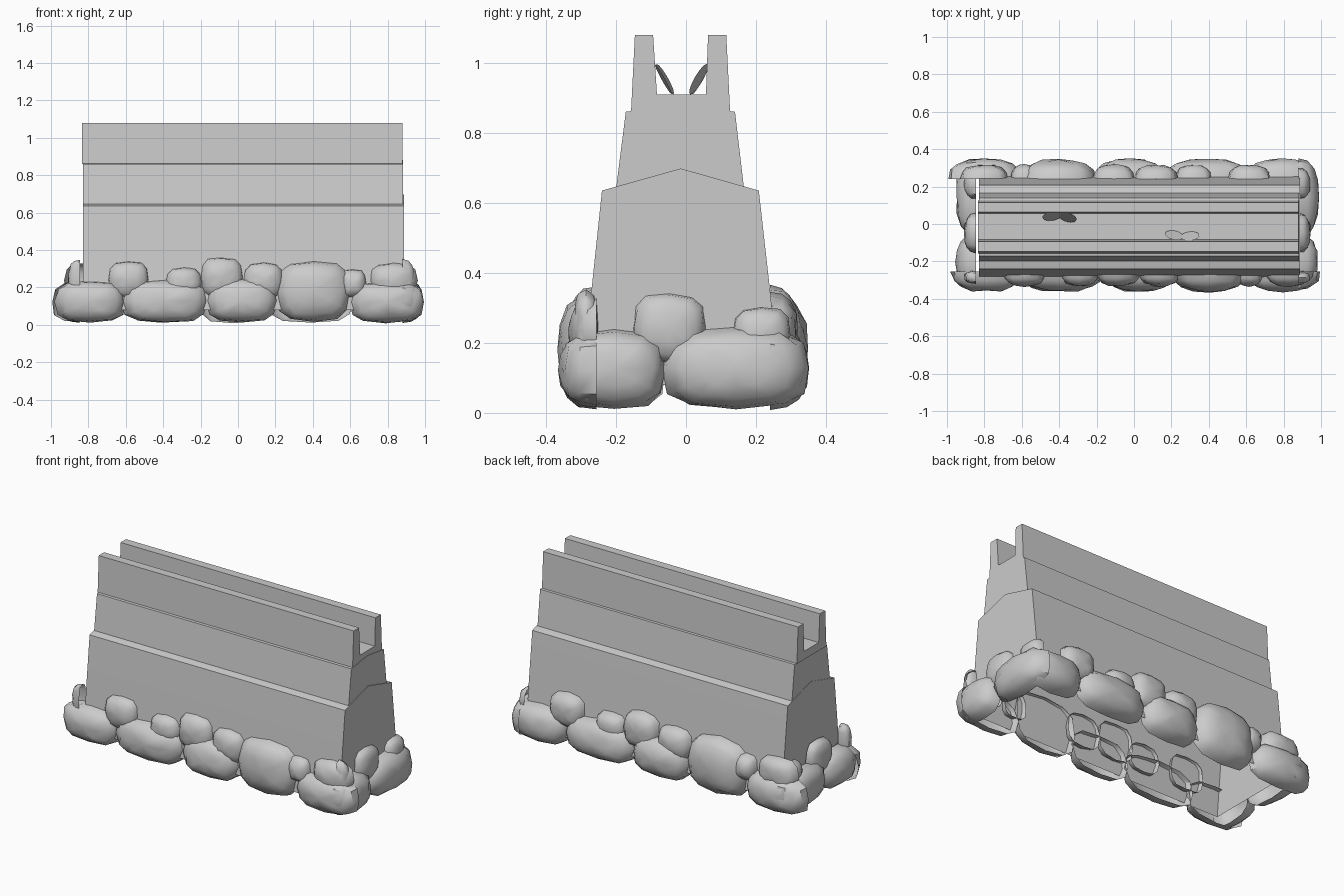
import bpy, bmesh, math, random
from mathutils import Matrix, Vector

if "Cube" in bpy.data.objects:
    bpy.data.objects.remove(bpy.data.objects["Cube"])

random.seed(4)


def finish(bm, name, angle=35):
    me = bpy.data.meshes.new(name)
    bm.to_mesh(me)
    bm.free()
    ob = bpy.data.objects.new(name, me)
    bpy.context.collection.objects.link(ob)
    bpy.ops.object.select_all(action='DESELECT')
    ob.select_set(True)
    bpy.context.view_layer.objects.active = ob
    bpy.ops.object.shade_smooth_by_angle(angle=math.radians(angle))
    return ob


def prism(name, profile, x0, x1, open_bottom=False):
    """Extrude a (y, z) profile along x."""
    bm = bmesh.new()
    a = [bm.verts.new((x0, y, z)) for y, z in profile]
    b = [bm.verts.new((x1, y, z)) for y, z in profile]
    n = len(profile)
    bm.faces.new(a)
    bm.faces.new(b)
    for i in range(n):
        if not (open_bottom and i == n - 1):
            j = (i + 1) % n
            bm.faces.new((a[i], a[j], b[j], b[i]))
    bmesh.ops.recalc_face_normals(bm, faces=bm.faces)
    return finish(bm, name)


def spow(v, p):
    return math.copysign(abs(v) ** p, v)


def rock(name, turn, u0, u1, z0, z1, base, depth):
    """Half-shell boulder bulging outward; turn 0 front, 1 right, 2 back, 3 left."""
    bm = bmesh.new()
    bmesh.ops.create_uvsphere(bm, u_segments=12, v_segments=8, radius=1)
    low = [v for v in bm.verts if v.co.z < -0.05]
    bmesh.ops.delete(bm, geom=low, context='VERTS')
    w, h = (u1 - u0) / 2, (z1 - z0) / 2
    for v in bm.verts:
        r = math.hypot(v.co.x, v.co.y)
        c, s = (v.co.x / r, v.co.y / r) if r > 1e-4 else (0, 0)
        k = r ** 0.85
        k *= random.uniform(0.95, 1.02)
        d = abs(v.co.z) ** 0.8 * depth * random.uniform(0.9, 1.03)
        v.co = Vector(((u0 + u1) / 2 + spow(c, 0.65) * k * w,
                       -base - d,
                       max(0, (z0 + z1) / 2 + spow(s, 0.7) * k * h)))
    bmesh.ops.transform(bm, matrix=Matrix.Rotation(turn * math.pi / 2, 4, 'Z'), verts=bm.verts)
    return finish(bm, name, 45)


# Wall body: three stacked tapering blocks, the top one a channel
prism("wall_base", [(-0.295, 0.08), (-0.27, 0.35), (-0.24, 0.635), (-0.015, 0.698),
                    (0.208, 0.635), (0.24, 0.35), (0.268, 0.08)], -0.83, 0.888, True)
prism("wall_middle", [(-0.201, 0.63), (-0.172, 0.86), (-0.015, 0.881),
                      (0.14, 0.86), (0.167, 0.63)], -0.828, 0.883)
prism("top_channel", [(-0.157, 0.86), (-0.146, 1.08), (-0.094, 1.08), (-0.083, 0.91),
                      (0.057, 0.91), (0.063, 1.08), (0.115, 1.08), (0.126, 0.86)], -0.834, 0.88)

# Boulders along the long sides: (u0, u1, z0, z1)
big = [(-0.98, -0.60, 0.01, 0.24), (-0.625, -0.155, 0.01, 0.245), (-0.17, 0.215, 0.01, 0.25),
       (0.20, 0.61, 0.01, 0.35), (0.595, 1.0, 0.01, 0.235)]
small = [(-0.70, -0.47, 0.14, 0.345), (-0.39, -0.19, 0.14, 0.31), (-0.205, 0.03, 0.14, 0.365),
         (0.025, 0.25, 0.14, 0.335), (0.54, 0.69, 0.14, 0.30), (0.70, 0.96, 0.14, 0.335)]
for turn, side, shift, base in ((0, "front", 0, 0.255), (2, "back", -0.03, 0.24)):
    for i, r in enumerate(big):
        rock(f"{side}_boulder_{i}", turn, *r, base, 0.11)
    for i, (a, b, z0, z1) in enumerate(small):
        rock(f"{side}_stone_{i}", turn, a + shift, b + shift, z0, z1, base, 0.08)

# Boulders at both ends, the left one mirrored
end_big = [(-0.355, -0.055, 0.01, 0.24), (-0.07, 0.355, 0.01, 0.245)]
end_small = [(-0.155, 0.06, 0.14, 0.345), (0.13, 0.30, 0.14, 0.305), (-0.32, -0.25, 0.14, 0.35)]
for turn, side, m, base in ((1, "right", 1, 0.88), (3, "left", -1, 0.845)):
    for kind, rows, depth in (("boulder", end_big, 0.11), ("stone", end_small, 0.065)):
        for i, (a, b, z0, z1) in enumerate(rows):
            lo, hi = sorted((a * m, b * m))
            rock(f"{side}_{kind}_{i}", turn, lo, hi, z0, z1, base, depth)

# Paired leaf-like discs leaning inside the channel
for i, (x, y, tilt, yaw) in enumerate(((-0.44, 0.042, 61, 8), (-0.355, 0.036, 61, -16),
                                       (0.215, -0.06, -61, -12), (0.30, -0.065, -61, 6))):
    bm = bmesh.new()
    bmesh.ops.create_circle(bm, cap_ends=True, segments=14, radius=0.05)
    mat = (Matrix.Translation((x, y, 0.953)) @ Matrix.Rotation(math.radians(yaw), 4, 'Z')
           @ Matrix.Rotation(math.radians(tilt), 4, 'X'))
    bmesh.ops.transform(bm, matrix=mat, verts=bm.verts)
    finish(bm, f"channel_disc_{i}")
